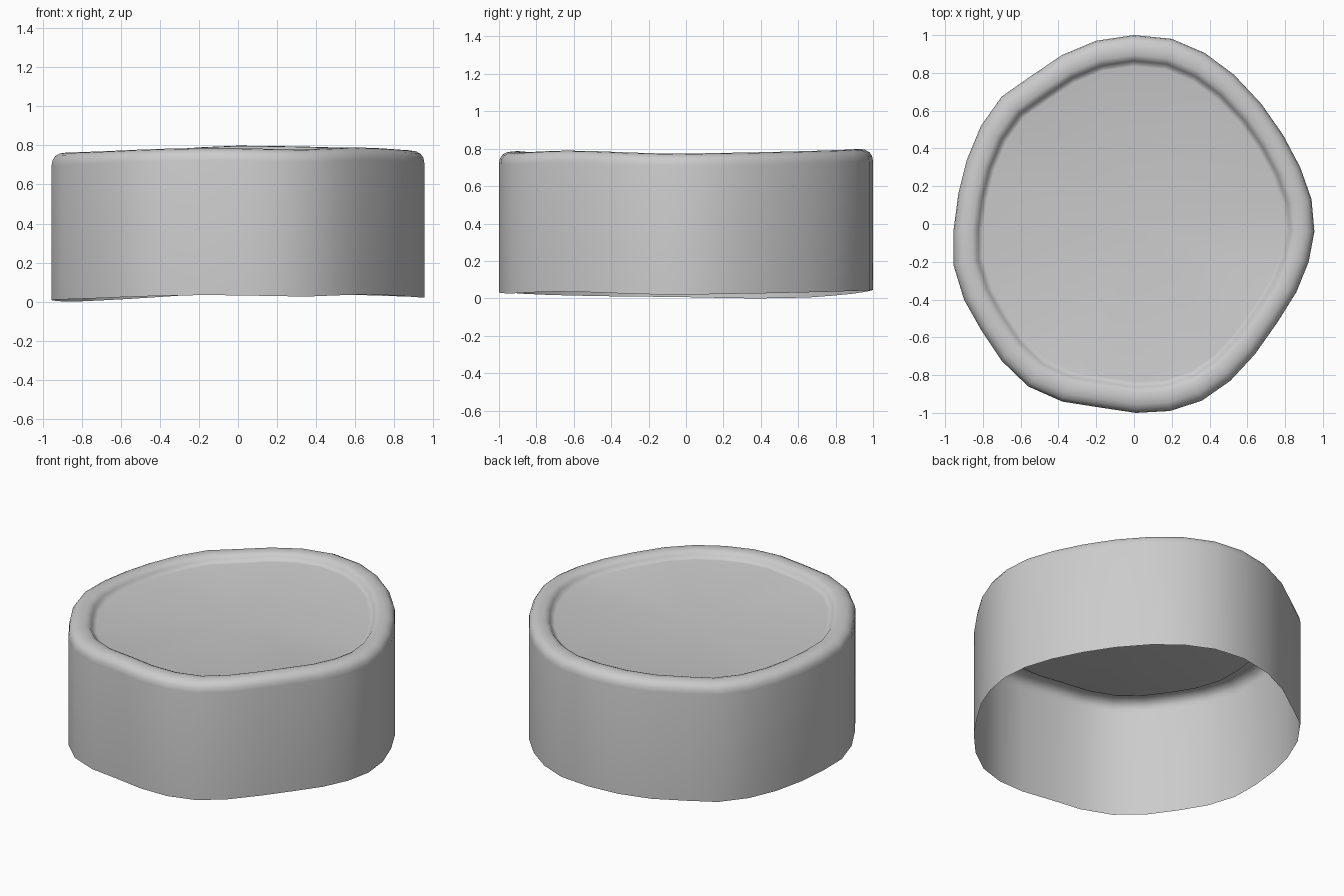
import bpy, bmesh
from math import radians

if "Cube" in bpy.data.objects:
    bpy.data.objects.remove(bpy.data.objects["Cube"])

# Irregular outline seen from above (clockwise from the back)
outline = [(0, 1), (.2, .98), (.375, .905), (.53, .79), (.675, .635), (.79, .47), (.88, .3), (.94, .13),
           (.955, -.04), (.925, -.2), (.86, -.36), (.76, -.52), (.64, -.69), (.51, -.83), (.36, -.935), (.19, -.99),
           (.01, -1), (-.19, -.97), (-.38, -.94), (-.56, -.86), (-.7, -.725), (-.81, -.56), (-.9, -.4), (-.955, -.22),
           (-.955, -.03), (-.93, .16), (-.885, .34), (-.81, .52), (-.7, .675), (-.55, .78), (-.38, .895), (-.2, .97)]

# Gentle wave of the rim and base, in millesimal units around the outline
wave = [45, 43, 40, 36, 32, 28, 25, 22, 20, 22, 27, 33, 36, 32, 26, 28,
        32, 33, 30, 24, 18, 14, 11, 9, 7, 3, 0, 1, 6, 14, 25, 37]

# Cross-section from the open base to the recessed lid: (scale, height)
profile = [(1, 0), (1, .69), (.995, .716), (.98, .737), (.955, .75), (.925, .754),
           (.895, .752), (.876, .744), (.864, .73), (.85, .713), (.835, .71)]

# Open-bottomed cap: rings along the profile, closed by a fan for the lid
bm = bmesh.new()
rings = [[bm.verts.new((x * s, y * s, z + w / 1000)) for (x, y), w in zip(outline, wave)]
         for s, z in profile]
n = len(outline)
for low, high in zip(rings, rings[1:]):
    for i in range(n):
        j = (i + 1) % n
        bm.faces.new((low[i], low[j], high[j], high[i]))
centre = bm.verts.new((0, 0, .71 + sum(wave) / n / 1000))
for i in range(n):
    bm.faces.new((rings[-1][i], rings[-1][(i + 1) % n], centre))
bmesh.ops.reverse_faces(bm, faces=bm.faces[:])  # point the shell outwards

mesh = bpy.data.meshes.new("cap_shell")
bm.to_mesh(mesh)
bm.free()
cap = bpy.data.objects.new("cap_shell", mesh)
bpy.context.collection.objects.link(cap)
bpy.context.view_layer.objects.active = cap
cap.select_set(True)
bpy.ops.object.shade_smooth_by_angle(angle=radians(50))
